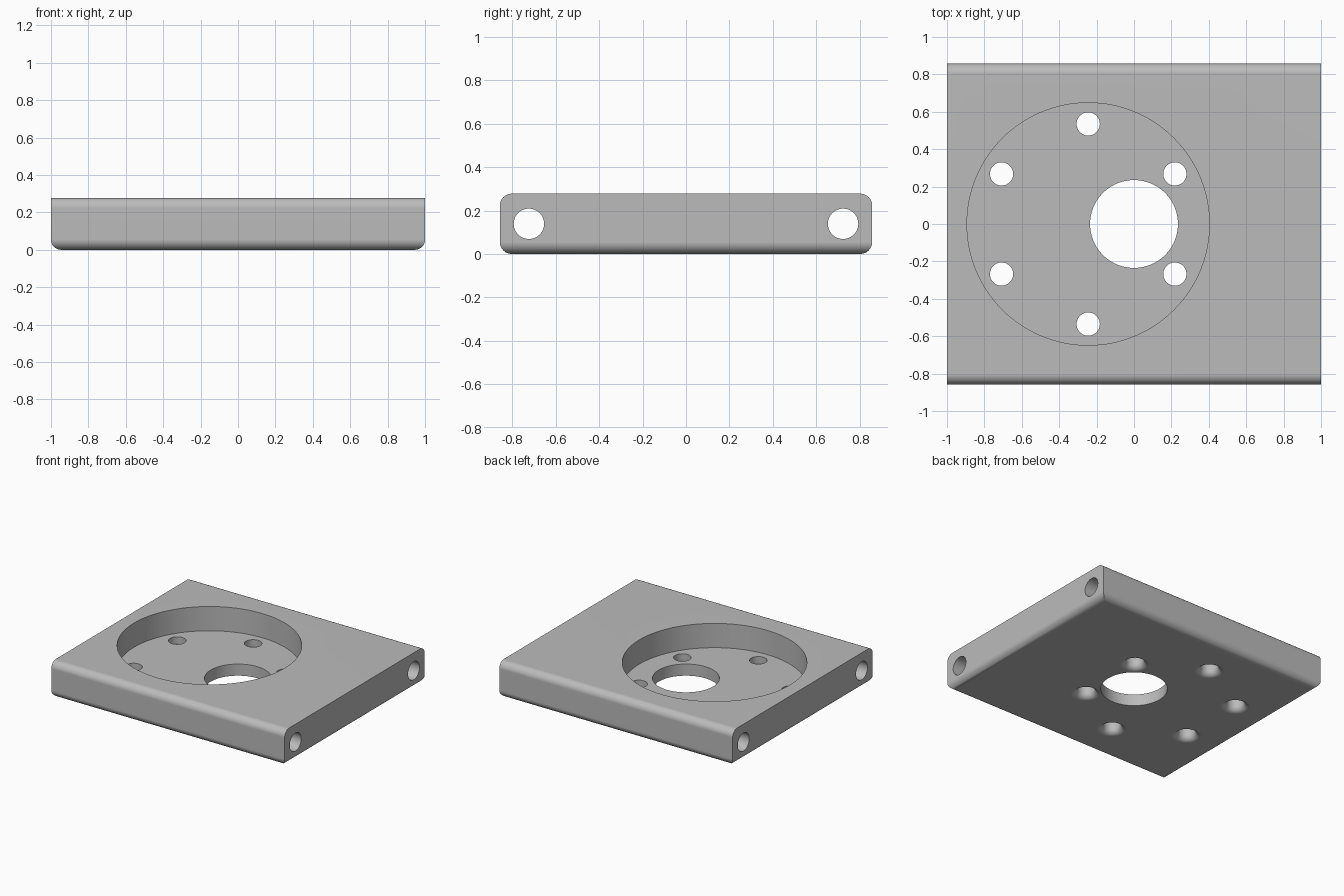
import bpy, bmesh
from math import sin, cos, pi, radians
from mathutils import Matrix

if "Cube" in bpy.data.objects:
    bpy.data.objects.remove(bpy.data.objects["Cube"], do_unlink=True)

LENGTH, WIDTH, HEIGHT = 2.0, 1.716, 0.278
EDGE_RADIUS = 0.055
FLOOR_Z = 0.09           # bottom of the round recess
RECESS_X, RECESS_R = -0.245, 0.648
BOLT_CIRCLE, BOLT_R, BOLT_FILLET = 0.535, 0.062, 0.045

metal = bpy.data.materials.new("grey metal")
metal.use_nodes = True
colour = (0.5, 0.5, 0.5, 1)
metal.diffuse_color = colour
metal.node_tree.nodes["Principled BSDF"].inputs["Base Color"].default_value = colour


def make_object(name, bm):
    bmesh.ops.recalc_face_normals(bm, faces=bm.faces)
    mesh = bpy.data.meshes.new(name)
    bm.to_mesh(mesh)
    bm.free()
    mesh.materials.append(metal)
    obj = bpy.data.objects.new(name, mesh)
    bpy.context.collection.objects.link(obj)
    return obj


def lathe(name, profile, sides=64):
    """Closed solid turned around z from (radius, z) points."""
    bm = bmesh.new()
    rings = [[bm.verts.new((r * cos(2 * pi * i / sides), r * sin(2 * pi * i / sides), z))
              for i in range(sides)] for r, z in profile]
    for low, high in zip(rings, rings[1:]):
        for i in range(sides):
            j = (i + 1) % sides
            bm.faces.new((low[i], low[j], high[j], high[i]))
    bm.faces.new(rings[0])
    bm.faces.new(rings[-1])
    return make_object(name, bm)


# Plate: rounded along both long sides and all around the underside
bm = bmesh.new()
bmesh.ops.create_cube(bm, size=1, matrix=Matrix.Translation((0, 0, HEIGHT / 2))
                      @ Matrix.Diagonal((LENGTH, WIDTH, HEIGHT, 1)))
rounded = []
for edge in bm.edges:
    a, b = (v.co for v in edge.verts)
    along_x = abs(a.x - b.x) > 1
    underside = max(a.z, b.z) < 0.01
    if along_x or underside:
        rounded.append(edge)
bmesh.ops.bevel(bm, geom=rounded, offset=EDGE_RADIUS, segments=8, profile=0.5,
                affect='EDGES')
plate = make_object("mounting_plate", bm)

# Cutters: round recess and off-centre shaft hole
recess = lathe("recess_cutter", [(RECESS_R, FLOOR_Z), (RECESS_R, 0.5)], 128)
recess.location.x = RECESS_X
shaft = lathe("shaft_hole_cutter", [(0.235, -0.2), (0.235, 0.2)], 96)
cutters = [recess, shaft]

# Six bolt holes, flared smoothly at the underside
flare = [(BOLT_R + BOLT_FILLET, -0.1)]
for k in range(9):
    t = pi / 2 * k / 8
    flare.append((BOLT_R + BOLT_FILLET * (1 - sin(t)), BOLT_FILLET * (1 - cos(t))))
flare.append((BOLT_R, 0.2))
for k in range(6):
    angle = radians(30 + 60 * k)
    bolt = lathe("bolt_hole_cutter", flare, 48)
    bolt.location = (RECESS_X + BOLT_CIRCLE * cos(angle), BOLT_CIRCLE * sin(angle), 0)
    cutters.append(bolt)

# Two rod holes running the full length
for side in (-1, 1):
    rod = lathe("rod_hole_cutter", [(0.07, -1.2), (0.07, 1.2)], 48)
    rod.rotation_euler.y = pi / 2
    rod.location = (0, side * 0.724, HEIGHT / 2)
    cutters.append(rod)

# Cut everything out of the plate
bpy.ops.object.select_all(action='DESELECT')
plate.select_set(True)
bpy.context.view_layer.objects.active = plate
bpy.context.view_layer.update()
for cutter in cutters:
    cutter.hide_render = True
    cut = plate.modifiers.new("cut", 'BOOLEAN')
    cut.operation = 'DIFFERENCE'
    cut.solver = 'EXACT'
    cut.object = cutter
    bpy.ops.object.modifier_apply(modifier=cut.name)
    bpy.data.objects.remove(cutter, do_unlink=True)

# Smooth rounds with crisp rims and flat faces
bpy.ops.object.shade_smooth_by_angle(angle=radians(30))
weighted = plate.modifiers.new("flat_faces", 'WEIGHTED_NORMAL')
weighted.keep_sharp = True
